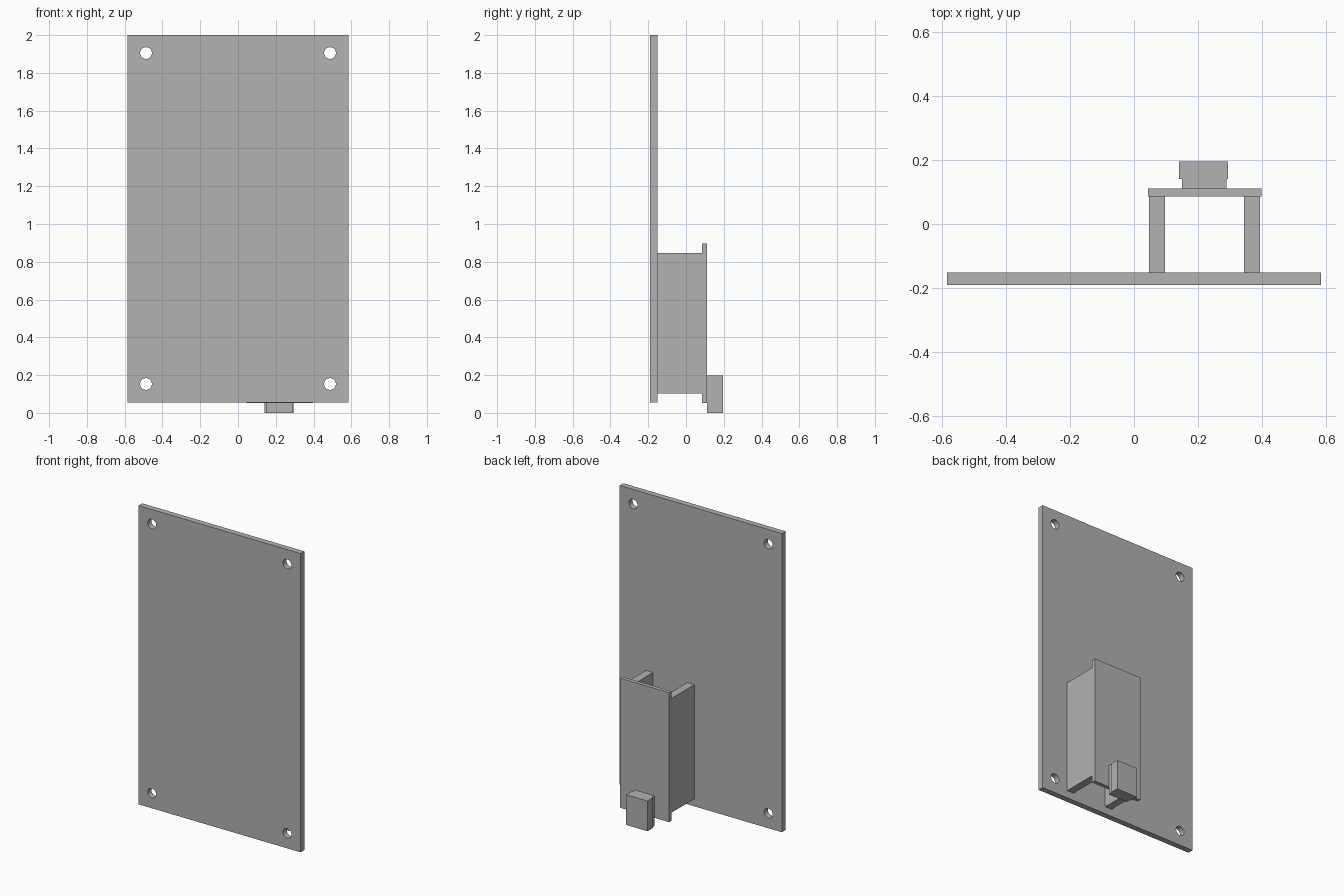
import bpy, bmesh
from math import radians
from mathutils import Matrix

cube = bpy.data.objects.get("Cube")
if cube:
    bpy.data.objects.remove(cube, do_unlink=True)

grey = bpy.data.materials.new("plain_grey")
grey.use_nodes = True
GREY = (0.445, 0.445, 0.445, 1)
grey.diffuse_color = GREY
grey.node_tree.nodes["Principled BSDF"].inputs["Base Color"].default_value = GREY


def add_object(name, bm):
    mesh = bpy.data.meshes.new(name)
    bm.to_mesh(mesh)
    bm.free()
    mesh.materials.append(grey)
    obj = bpy.data.objects.new(name, mesh)
    bpy.context.collection.objects.link(obj)
    return obj


def box(name, x, y, z):
    """Box from its (min, max) range on each axis."""
    bm = bmesh.new()
    spans = (x, y, z)
    centre = [(a + b) / 2 for a, b in spans]
    size = [b - a for a, b in spans]
    bmesh.ops.create_cube(bm, size=1, matrix=Matrix.Translation(centre) @ Matrix.Diagonal((*size, 1)))
    return add_object(name, bm)


# Mounting panel with a screw hole near each corner
panel = box("mounting_panel", (-0.584, 0.584), (-0.19, -0.152), (0.055, 2.0))
bm = bmesh.new()
for x in (-0.487, 0.487):
    for z in (0.153, 1.905):
        bmesh.ops.create_cone(
            bm, cap_ends=True, segments=32, radius1=0.031, radius2=0.031, depth=0.2,
            matrix=Matrix.Translation((x, -0.17, z)) @ Matrix.Rotation(radians(90), 4, "X"))
cutter = add_object("screw_hole_cutter", bm)
cutter.hide_render = True
cutter.hide_viewport = True
holes = panel.modifiers.new("screw_holes", "BOOLEAN")
holes.operation = "DIFFERENCE"
holes.solver = "EXACT"
holes.object = cutter

# Two standing walls carrying the cover
for name, x in (("right_wall", 0.047), ("left_wall", 0.344)):
    box(name, (x, x + 0.05), (-0.152, 0.086), (0.103, 0.847))

# Rear cover
box("rear_cover", (0.044, 0.398), (0.086, 0.111), (0.053, 0.896))

# Plug at the bottom of the cover: narrow neck and wider head
box("plug_neck", (0.15, 0.289), (0.111, 0.14), (0, 0.197))
box("plug_head", (0.141, 0.294), (0.14, 0.195), (0, 0.197))
